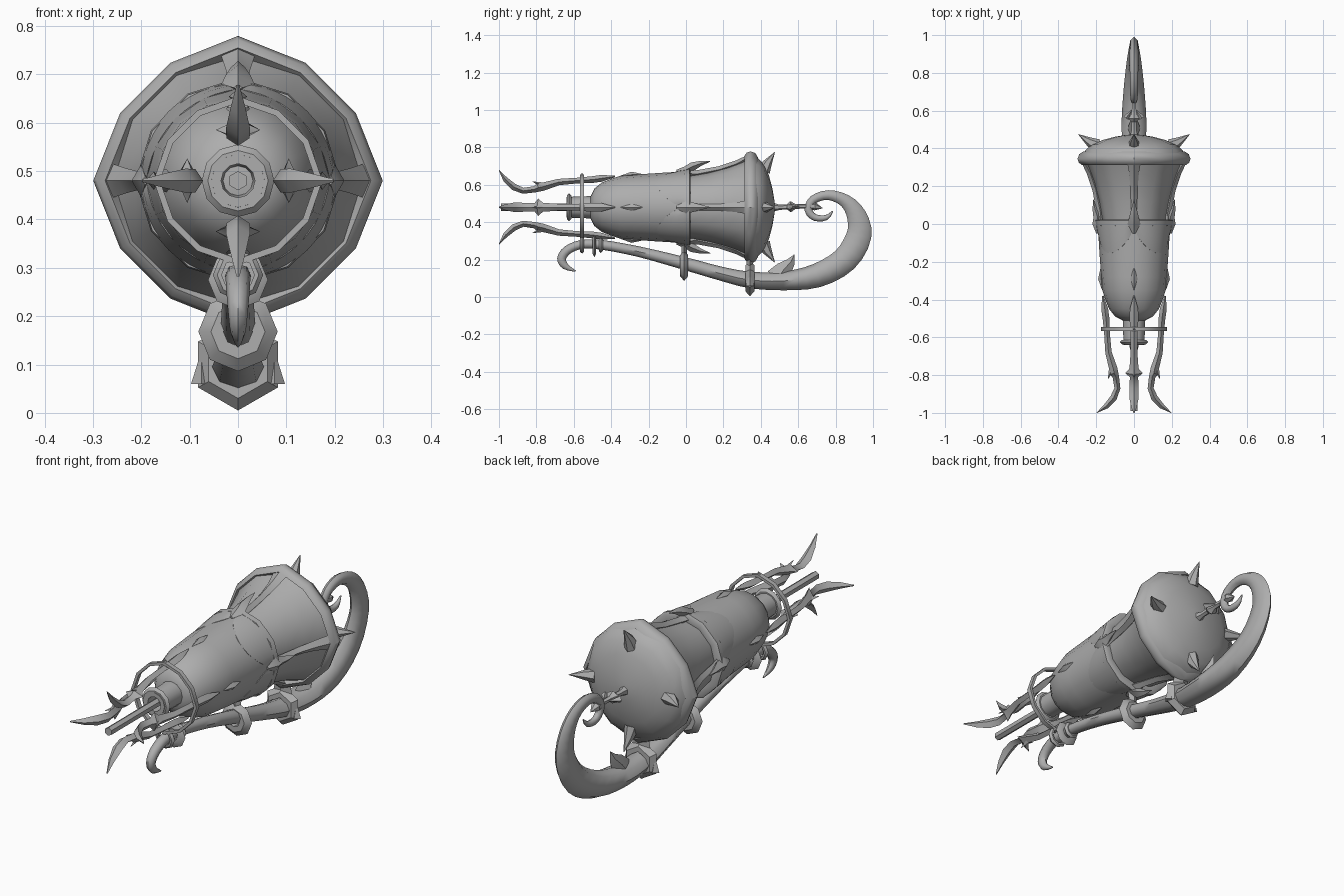
import bpy, bmesh, math
from mathutils import Vector, Matrix

if "Cube" in bpy.data.objects:
    bpy.data.objects.remove(bpy.data.objects["Cube"])

AXIS_Z = 0.48
grey = bpy.data.materials.new("grey")
grey.diffuse_color = (0.42, 0.42, 0.42, 1)
grey.use_nodes = True
grey.node_tree.nodes["Principled BSDF"].inputs["Base Color"].default_value = grey.diffuse_color


def finish(bm, name, angle=40):
    bmesh.ops.remove_doubles(bm, verts=bm.verts, dist=0.0004)
    bmesh.ops.recalc_face_normals(bm, faces=bm.faces)
    me = bpy.data.meshes.new(name)
    bm.to_mesh(me)
    bm.free()
    ob = bpy.data.objects.new(name, me)
    bpy.context.collection.objects.link(ob)
    me.materials.append(grey)
    bpy.context.view_layer.objects.active = ob
    ob.select_set(True)
    bpy.ops.object.shade_smooth_by_angle(angle=math.radians(angle))
    ob.select_set(False)
    return ob


def skin(bm, rows, wrap_rows=False):
    """Join rows of points into a surface; each row is a closed loop."""
    vs = [[bm.verts.new(p) for p in row] for row in rows]
    n = len(vs[0])
    for i in range(len(vs) if wrap_rows else len(vs) - 1):
        a, b = vs[i], vs[(i + 1) % len(vs)]
        for j in range(n):
            k = (j + 1) % n
            bm.faces.new((a[j], a[k], b[k], b[j]))
    return vs


def lathe(name, profile, sides=12, cz=AXIS_Z, closed=False, bump=0.0, angle=40):
    """Turn (y, r) points round the long axis; bump lifts the four main corners."""
    bm = bmesh.new()
    rows = []
    for y, r in profile:
        row = []
        for j in range(sides):
            a = 2 * math.pi * j / sides + math.pi / 2
            q = r * (1 + (bump if j % (sides // 4 or 1) == 0 else 0))
            row.append((q * math.cos(a), y, cz + q * math.sin(a)))
        rows.append(row)
    skin(bm, rows, closed)
    return finish(bm, name, angle)


def collar(name, y, r, hole, half, cz=AXIS_Z, sides=8):
    """Ring with a pointed outer edge."""
    return lathe(name, [(y - half, hole), (y - half, (r + hole) / 2), (y, r),
                        (y + half, (r + hole) / 2), (y + half, hole)], sides, cz, True)


def smooth_path(pts, steps):
    """Catmull-Rom refinement of points (y, z, in-plane half width, x half width)."""
    if steps < 2:
        return [Vector(p) for p in pts]
    p = [Vector(q) for q in pts]
    p = [p[0]] + p + [p[-1]]
    out = []
    for i in range(1, len(p) - 2):
        a, b, c, d = p[i - 1:i + 3]
        for s in range(steps):
            t = s / steps
            out.append(0.5 * (2 * b + (c - a) * t + (2 * a - 5 * b + 4 * c - d) * t * t
                              + (3 * b - a - 3 * c + d) * t ** 3))
    return out + [p[-1]]


def sweep(name, pts, sides=4, steps=1, spin=0.0, radial=False, angle=35):
    """Sweep a section along a path in the y-z plane, optionally spun about the axis."""
    bm = bmesh.new()
    path = smooth_path(pts, steps)
    rot = Matrix.Rotation(spin, 3, 'Y')
    base = Vector((0, 0, AXIS_Z if radial else 0))
    rows = []
    for i, p in enumerate(path):
        a, b = path[max(i - 1, 0)], path[min(i + 1, len(path) - 1)]
        d = Vector((0, b[0] - a[0], b[1] - a[1])).normalized()
        n = d.cross(Vector((1, 0, 0)))
        row = []
        for j in range(sides):
            t = 2 * math.pi * j / sides
            v = Vector((0, p[0], p[1])) + n * max(p[2], .001) * math.cos(t)
            v.x += max(p[3], .001) * math.sin(t)
            row.append(base + rot @ v)
        rows.append(row)
    vs = skin(bm, rows)
    bm.faces.new(vs[0])
    bm.faces.new(vs[-1])
    return finish(bm, name, angle)


# Main shell: rounded nose, barrel and flared rear bell
lathe("nose_and_barrel", [(-.51, 0), (-.51, .06), (-.49, .10), (-.45, .132), (-.40, .152),
                          (-.35, .168), (-.28, .174), (-.15, .183), (0, .192), (.02, .165)], 16)
lathe("flared_bell", [(0, .165), (.03, .170), (.12, .186), (.22, .213), (.30, .243),
                      (.34, .26)])
lathe("bell_rim", [(.335, .24), (.312, .258), (.325, .274), (.345, .281), (.37, .272),
                   (.385, .25)], closed=True, bump=.065)
lathe("rear_dome", [(.36, .272), (.39, .258), (.42, .225), (.445, .165), (.462, .10),
                    (.472, .04), (.474, 0)], 12)

# Sleeve with four scalloped lobes
bm = bmesh.new()
rows = [[] for _ in range(4)]
for j in range(48):
    a = 2 * math.pi * j / 48
    front = -.02 - .135 * abs(math.sin(2 * a)) ** .7
    for row, (y, r) in zip(rows, [(front, .178), (front, .191 + .06 * front),
                                  (front / 2, .199 + .04 * front), (.018, .203)]):
        row.append((r * math.cos(a), y, AXIS_Z + r * math.sin(a)))
skin(bm, rows)
finish(bm, "scalloped_sleeve")
lathe("sleeve_band", [(-.012, .19), (-.008, .205), (.018, .208), (.024, .198), (.02, .165)],
      12, closed=True, bump=.02)

# Nozzle, flange and central needle
lathe("nozzle", [(-.64, .035), (-.64, .055), (-.50, .06), (-.50, .03), (-.56, .035)],
      12, closed=True)
collar("nozzle_flange", -.625, .075, .05, .012, sides=12)
lathe("needle", [(-.99, 0), (-.99, .02), (-.50, .02), (-.50, 0)], 6)

# Four-fold decorations round the axis
for k in range(4):
    s = k * math.pi / 2
    sweep(f"prong_{k}", [(-1, .198, 0, .003), (-.965, .148, .014, .016), (-.92, .108, .018, .025),
                         (-.87, .088, .016, .024), (-.81, .096, .017, .022),
                         (-.79, .105, .022, .046), (-.765, .110, .022, .024),
                         (-.68, .135, .017, .018), (-.58, .143, .015, .018),
                         (-.50, .148, .018, .024), (-.45, .155, .018, .022),
                         (-.38, .165, .004, .003)], spin=s, radial=True)
    sweep(f"prong_barb_{k}", [(-.74, .115, .014, .014), (-.785, .125, .010, .008),
                              (-.82, .137, 0, 0)], spin=s, radial=True)
    sweep(f"barrel_stud_{k}", [(-.35, .168, 0, 0), (-.29, .174, .016, .019),
                               (-.23, .176, 0, 0)], spin=s, radial=True)
    sweep(f"bell_rib_{k}", [(.01, .18, .02, .035), (.06, .178, .02, .016),
                            (.18, .202, .018, .018), (.27, .232, .018, .026),
                            (.325, .262, .014, .036)], spin=s, radial=True)
    big = 1.0 if k % 2 == 0 else .88
    sweep(f"sleeve_claw_{k}", [(-.05, .192, .008, .008), (0, .20, .02, .034),
                               (.035, .218 * big, .023, .026),
                               (.08, .235 * big, .013, .014), (.13, .245 * big, 0, 0)],
          spin=s, radial=True)
    sweep(f"dome_spike_{k}", [(.415, .195, .036, .032), (.435, .235, .025, .023),
                              (.455, .265, .013, .012), (.475, .295, 0, 0)], 6, spin=s,
          radial=True)

# Hoop holding the prongs, and the links down to the tail
lathe("prong_hoop", [(-.567, .155), (-.567, .168), (-.545, .168), (-.545, .155)],
      12, closed=True, bump=.04)
sweep("hoop_finial", [(-.556, .63, .012, .022), (-.556, .665, 0, 0)])
collar("hoop_link", -.556, .052, .034, .011, .285)
collar("front_collar", -.49, .062, .025, .010, .275)
collar("small_collar", -.455, .042, .022, .011, .278)
collar("middle_collar", -.01, .082, .03, .022, .168)
sweep("middle_hanger", [(-.01, .29, .016, .03), (-.01, .23, .014, .02)])
collar("rear_collar", .342, .095, .045, .024, .1, 6)
sweep("rear_hanger", [(.342, .24, .022, .035), (.342, .16, .016, .05)])
for side in (-1, 1):
    bm = bmesh.new()
    bmesh.ops.create_cone(bm, segments=4, radius1=.022, radius2=0, depth=.07, cap_ends=True)
    bm.transform(Matrix.Translation((side * .075, .342, .095)))
    finish(bm, "rear_collar_thorn")

# Long curling tail running under the body
sweep("curled_tail", [(-.59, .138, .003, .003), (-.645, .165, .018, .015),
                      (-.665, .205, .024, .020), (-.635, .25, .024, .024),
                      (-.56, .281, .024, .026), (-.45, .279, .026, .028),
                      (-.25, .242, .028, .032), (-.01, .18, .034, .036),
                      (.18, .127, .037, .044), (.34, .092, .044, .055),
                      (.52, .086, .050, .066), (.70, .115, .064, .056),
                      (.85, .20, .069, .040), (.925, .33, .067, .028),
                      (.91, .44, .052, .025), (.85, .515, .035, .023),
                      (.76, .545, .026, .022), (.68, .52, .023, .020),
                      (.655, .465, .021, .018), (.69, .425, .018, .016),
                      (.75, .425, .014, .013), (.785, .46, .003, .003)], 8, 3, angle=50)
sweep("tail_barb", [(.49, .10, .065, .04), (.525, .15, .045, .027), (.56, .187, .024, .014),
                    (.58, .228, 0, 0)])

# Rear hook that meets the curl of the tail
sweep("rear_hook", [(.46, .48, .026, .026), (.50, .48, .014, .014), (.54, .482, .014, .015),
                    (.56, .483, .030, .034), (.585, .484, .013, .014), (.65, .486, .012, .013),
                    (.69, .485, .022, .024), (.73, .475, 0, 0)], 6)
for side in (-1, 1):
    bm = bmesh.new()
    bmesh.ops.create_cone(bm, segments=4, radius1=.016, radius2=0, depth=.06, cap_ends=True)
    bm.transform(Matrix.Translation((side * .025, .585, .484))
                 @ Matrix.Rotation(side * .6, 4, 'Z') @ Matrix.Rotation(-math.pi / 2, 4, 'X'))
    finish(bm, "rear_hook_thorn")
